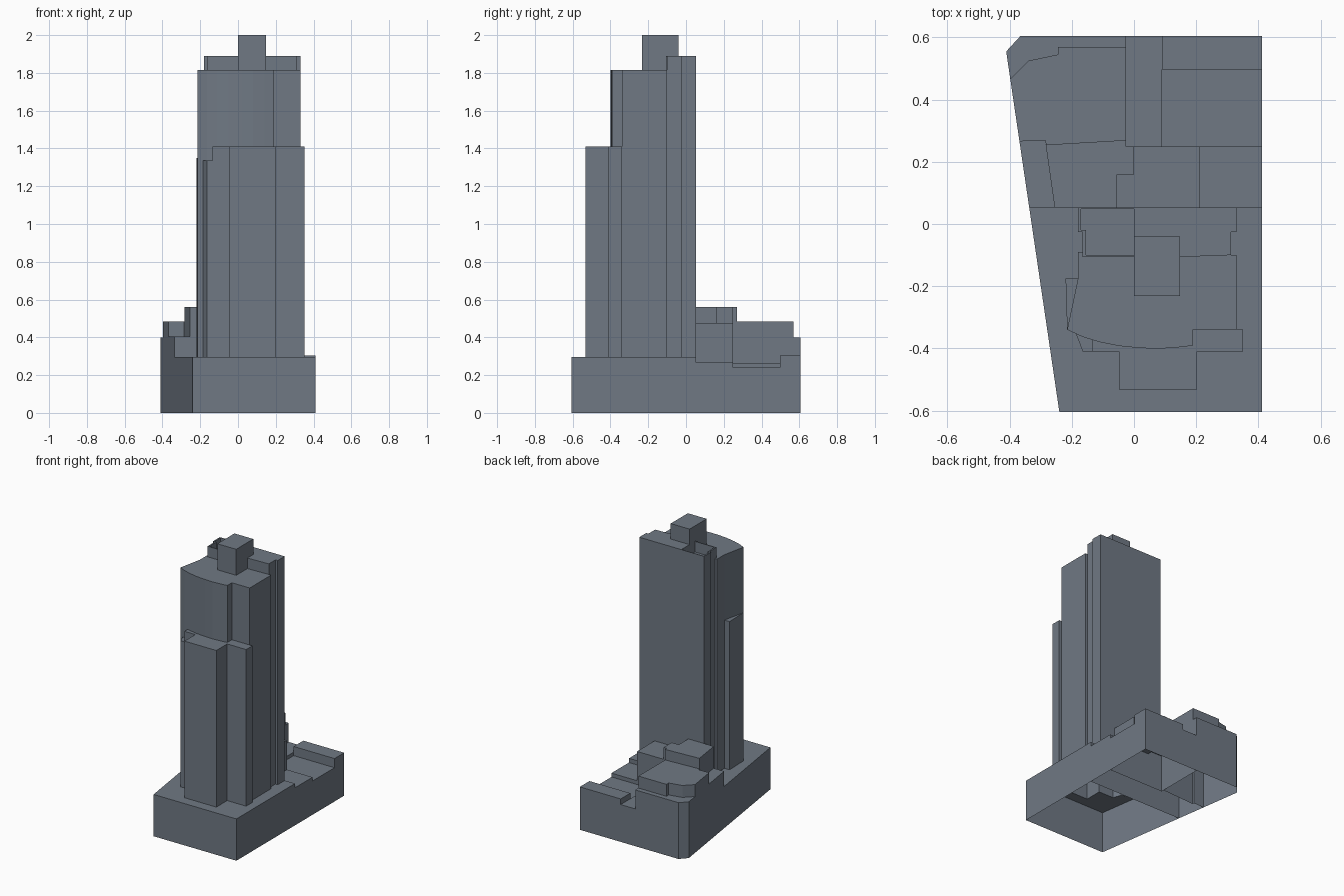
import bpy, bmesh, math
from mathutils import Vector
from mathutils.geometry import delaunay_2d_cdt

if "Cube" in bpy.data.objects:
    bpy.data.objects.remove(bpy.data.objects["Cube"])


def box(x0, x1, y0, y1):
    return [(x0, y0), (x1, y0), (x1, y1), (x0, y1)]


def inside(p, poly):
    hit = False
    for (ax, ay), (bx, by) in zip(poly, poly[1:] + poly[:1]):
        if (ay > p[1]) != (by > p[1]) and p[0] < ax + (p[1] - ay) * (bx - ax) / (by - ay):
            hit = not hit
    return hit


# Slate grey facade
slate = bpy.data.materials.new("slate_facade")
slate.diffuse_color = (.16, .19, .23, 1)
slate.use_nodes = True
slate.node_tree.nodes["Principled BSDF"].inputs["Base Color"].default_value = slate.diffuse_color

# Site outline; everything outside it is trimmed away
site = [(-.24, -.605), (.411, -.605), (.411, .605), (-.365, .605), (-.411, .555)]

# Bowed front of the main shaft, from left to right
bow = [(-.215, -.34), (-.165, -.363), (-.11, -.38), (-.05, -.392), (.02, -.399),
       (.08, -.401), (.14, -.397), (.19, -.391)]
shaft = bow + [(.19, -.34), (.33, -.34), (.33, -.1), (.312, -.1), (.312, -.025), (.33, -.025),
               (.33, .053), (-.18, .053), (-.18, -.025), (-.165, -.025), (-.165, -.09),
               (-.18, -.09), (-.18, -.175)]

# (object, roof height, plan outline): later entries override earlier ones
parts = [
    ("podium", .297, box(-.6, .6, -.7, .053)),
    # low terraces at the back
    ("rear_terraces", .24, box(.09, .6, .25, .497)),
    ("rear_terraces", .305, box(.09, .6, .497, .7)),
    ("rear_terraces", .265, box(-.025, .09, .25, .7)),
    # stepped rear wing
    ("rear_wing", .4, box(-.6, -.025, .27, .7)),
    ("rear_wing", .485, [(-.6, .25), (-.025, .25), (-.025, .57), (-.245, .57),
                         (-.245, .545), (-.34, .525), (-.4, .465), (-.6, .29)]),
    # link between tower and rear wing
    ("link_block", .267, box(.21, .6, .053, .25)),
    ("link_block", .405, [(-.6, .053), (-.25, .053), (-.285, .268), (-.6, .26)]),
    ("link_block", .475, box(-.055, .21, .053, .25)),
    ("link_block", .56, [(-.255, .053), (-.055, .053), (-.055, .16), (0, .16), (0, .25),
                         (-.025, .25), (-.025, .27), (-.284, .255)]),
    # shoulders around the shaft
    ("tower_shoulders", 1.335, [(-.165, -.41), (-.135, -.41), (-.135, -.35), (-.187, -.352)]),
    ("tower_shoulders", 1.41, [(-.135, -.41), (-.048, -.41), (-.048, -.532), (.202, -.532),
                               (.202, -.41), (.351, -.41), (.351, -.34), (-.135, -.34)]),
    ("tower_shoulders", 1.35, [(-.215, -.34), (-.18, -.175), (-.22, -.175)]),
    ("tower_shaft", 1.815, shaft),
    # raised rear slab with a sunken roof court
    ("rear_slab", 1.89, [(.33, .053), (-.18, .053), (-.18, -.025), (-.165, -.025),
                         (-.165, -.106), (.15, -.106), (.312, -.1), (.312, -.025), (.33, -.025)]),
    ("rear_slab", 1.815, [(-.17, .049), (-.17, -.02), (-.155, -.02), (-.155, -.1),
                          (0, -.1), (0, .049)]),
    ("roof_plant_room", 2.0, box(0, .148, -.232, -.04)),
]
# Blocks that stand on their own walls down to the ground
grounded = ("rear_terraces", "rear_wing", "link_block")

# Divide the plan along every outline
points, edges = [], []
for poly in [site] + [p[2] for p in parts]:
    n = len(points)
    points += [Vector(p) for p in poly]
    edges += [(n + i, n + (i + 1) % len(poly)) for i in range(len(poly))]
verts, _, tris, *_ = delaunay_2d_cdt(points, edges, [], 0, 1e-5)

# Each cell takes the part and roof height covering it
owner, height, side = [], [], {}
for f, tri in enumerate(tris):
    c = sum((verts[i] for i in tri), Vector((0, 0))) / 3
    name, top = None, 0
    if inside(c, site):
        for part, z, poly in parts:
            if inside(c, poly):
                name, top = part, z
    owner.append(name)
    height.append(top)
    for a, b in zip(tri, tri[1:] + tri[:1]):
        side[a, b] = f


def block(f):
    return owner[f] if owner[f] in grounded else "front"


# Raise roofs and the walls between differing heights (open underneath)
for name in dict.fromkeys(p[0] for p in parts):
    bm = bmesh.new()

    def face(corners):
        bm.faces.new([bm.verts.new((verts[i].x, verts[i].y, z)) for i, z in corners])

    for f, tri in enumerate(tris):
        if owner[f] != name:
            continue
        top = height[f]
        face([(i, top) for i in tri])
        for a, b in zip(tri, tri[1:] + tri[:1]):
            other = side.get((b, a))
            low = height[other] if other is not None else 0
            if low < top - 1e-6:
                if low and block(f) != block(other):
                    low = 0
                face([(a, low), (b, low), (b, top), (a, top)])
    bmesh.ops.remove_doubles(bm, verts=bm.verts, dist=1e-5)
    bmesh.ops.dissolve_limit(bm, angle_limit=math.radians(.5), verts=bm.verts, edges=bm.edges)
    mesh = bpy.data.meshes.new(name)
    bm.to_mesh(mesh)
    bm.free()
    mesh.materials.append(slate)
    bpy.context.collection.objects.link(bpy.data.objects.new(name, mesh))
